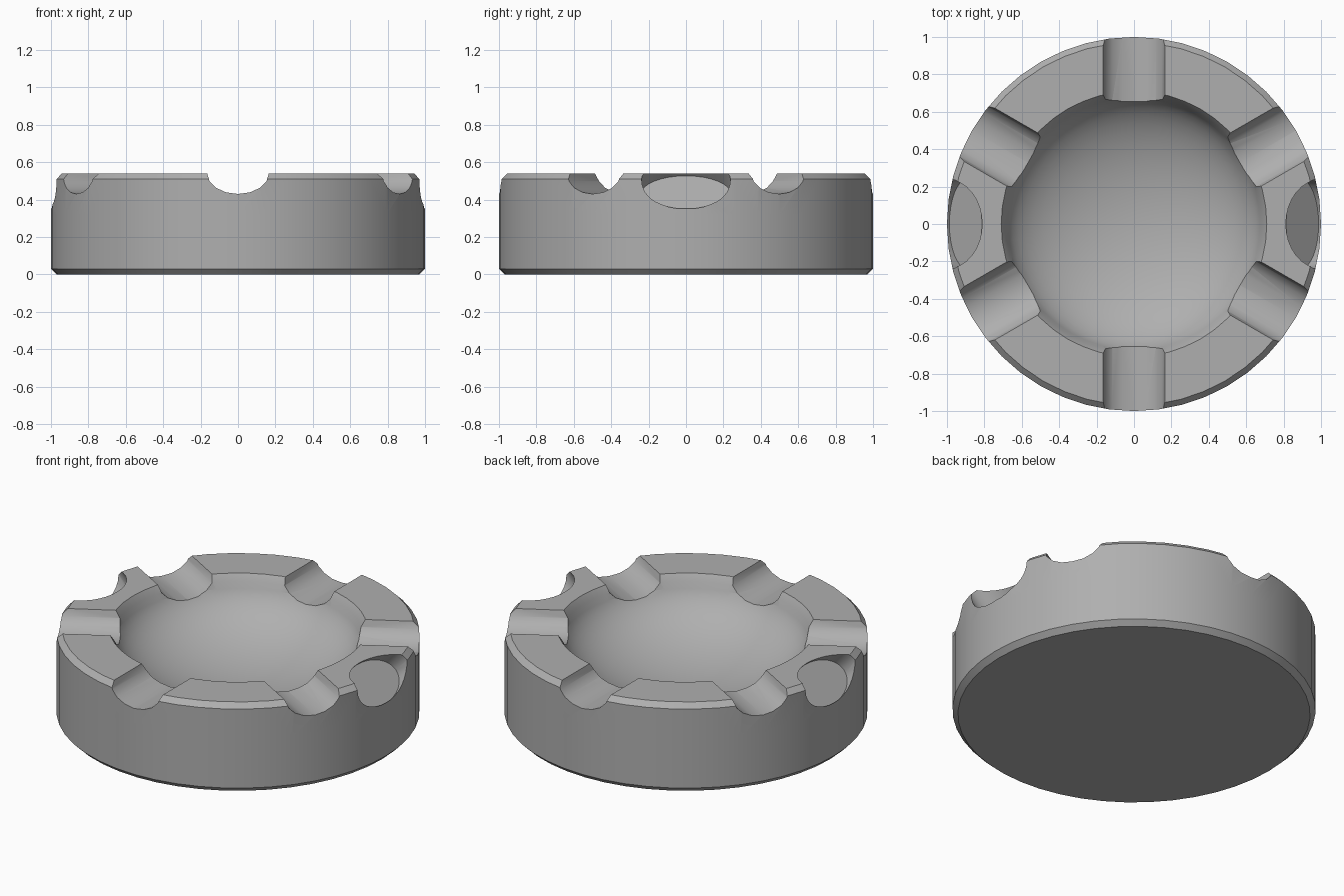
import bpy, bmesh, math
from mathutils import Matrix, Vector

if "Cube" in bpy.data.objects:
    bpy.data.objects.remove(bpy.data.objects["Cube"])

SEG = 48

def new_object(name, bm):
    bmesh.ops.recalc_face_normals(bm, faces=bm.faces)
    mesh = bpy.data.meshes.new(name)
    bm.to_mesh(mesh)
    bm.free()
    ob = bpy.data.objects.new(name, mesh)
    bpy.context.collection.objects.link(ob)
    return ob

def lathe(name, profile):
    # profile starts and ends on the axis
    bm = bmesh.new()
    rings = []
    for r, z in profile:
        if r == 0:
            rings.append([bm.verts.new((0, 0, z))])
        else:
            rings.append([bm.verts.new((r * math.cos(a), r * math.sin(a), z))
                          for a in (2 * math.pi * i / SEG for i in range(SEG))])
    for a, b in zip(rings, rings[1:]):
        for i in range(SEG):
            j = (i + 1) % SEG
            if len(a) == 1:
                bm.faces.new((a[0], b[i], b[j]))
            elif len(b) == 1:
                bm.faces.new((a[i], a[j], b[0]))
            else:
                bm.faces.new((a[i], a[j], b[j], b[i]))
    return new_object(name, bm)

def elliptic_prism(bm, sides, origin, u, v, axis, length, turn):
    # ellipse spanned by u and v, swept along axis, then turned about z
    u, v, axis, origin = map(Vector, (u, v, axis, origin))
    rot = Matrix.Rotation(turn, 3, 'Z')
    loops = []
    for t in (0, length):
        loops.append([bm.verts.new(rot @ (origin + axis * t + u * math.cos(a) + v * math.sin(a)))
                      for a in (2 * math.pi * i / sides for i in range(sides))])
    lo, hi = loops
    bm.faces.new(lo[::-1])
    bm.faces.new(hi)
    for i in range(sides):
        j = (i + 1) % sides
        bm.faces.new((lo[i], lo[j], hi[j], hi[i]))

# Round body with chamfered edges and a hollow bowl
profile = [(0, 0), (0.97, 0), (1, 0.03), (1, 0.32), (1, 0.51), (0.97, 0.54), (0.71, 0.54)]
N = 14
for i in range(1, N):
    a = math.pi / 2 * i / N
    profile.append((0.69 * math.cos(a), 0.54 - 0.35 * math.sin(a)))
profile.append((0, 0.19))
body = lathe("tray_body", profile)

# Six rounded rests across the rim
grooves = bmesh.new()
for k in range(6):
    elliptic_prism(grooves, 16, (0.5, 0, 0.541), (0, 0.165, 0), (0, 0, 0.111),
                   (1, 0, 0), 0.7, math.radians(30 + 60 * k))
groove_cutter = new_object("rest_cutter", grooves)

# Two slanted oval flats at the left and right
scoops = bmesh.new()
s = math.sqrt(0.5)
for turn in (0, math.pi):
    elliptic_prism(scoops, 32, (0.893, 0, 0.433), (0, 0.238, 0), (-0.094, 0, 0.094),
                   (s, 0, s), 0.6, turn)
scoop_cutter = new_object("scoop_cutter", scoops)

for cutter in (groove_cutter, scoop_cutter):
    m = body.modifiers.new(cutter.name, 'BOOLEAN')
    m.operation = 'DIFFERENCE'
    m.solver = 'EXACT'
    m.object = cutter

# Apply the cuts and remove the cutters
deps = bpy.context.evaluated_depsgraph_get()
result = bpy.data.meshes.new_from_object(body.evaluated_get(deps))
body.modifiers.clear()
body.data = result
for cutter in (groove_cutter, scoop_cutter):
    bpy.data.objects.remove(cutter)

# Darker grey finish
grey = bpy.data.materials.new("dark_grey")
grey.diffuse_color = (0.43, 0.43, 0.43, 1)
grey.use_nodes = True
grey.node_tree.nodes["Principled BSDF"].inputs["Base Color"].default_value = grey.diffuse_color
body.data.materials.clear()
body.data.materials.append(grey)

# Smooth curved walls, crisp edges
bpy.context.view_layer.objects.active = body
body.select_set(True)
bpy.ops.object.shade_smooth_by_angle(angle=math.radians(35))
